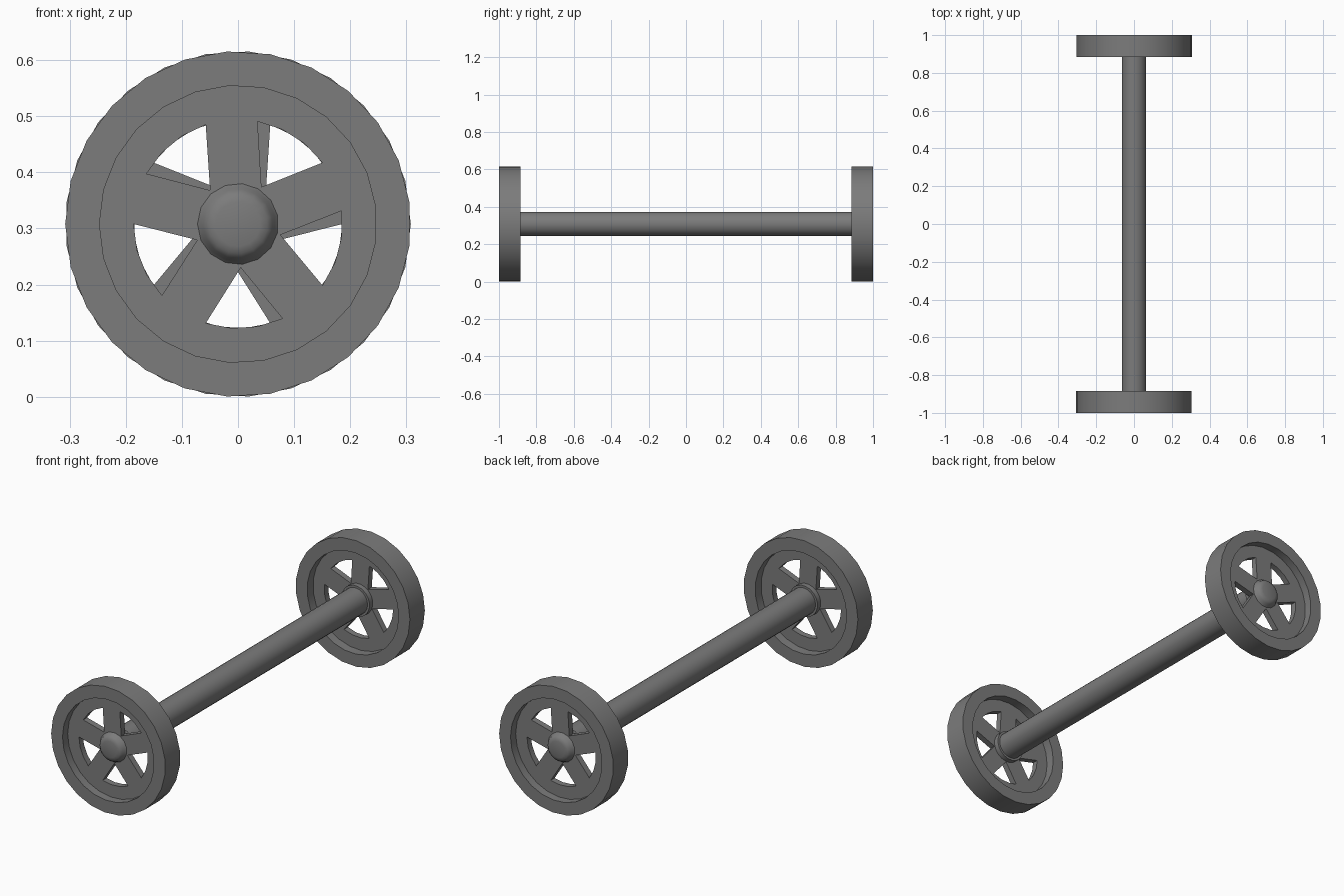
import bpy, bmesh
from math import sin, cos, pi, radians

cube = bpy.data.objects.get("Cube")
if cube:
    bpy.data.objects.remove(cube, do_unlink=True)

GREY = (0.2, 0.2, 0.2, 1.0)
mat = bpy.data.materials.new("dark grey")
mat.use_nodes = True
mat.diffuse_color = GREY
mat.node_tree.nodes["Principled BSDF"].inputs["Base Color"].default_value = GREY

SIDES = 25                 # facets around a wheel
STEP = 2 * pi / SIDES
AXIS_Z = 0.308             # height of the axle line
DISC_FRONT, DISC_BACK = -0.96, -0.93


def polar(r, angle, y):
    return (r * cos(angle), y, r * sin(angle))


def finish(bm, name, turn=0.0):
    bmesh.ops.recalc_face_normals(bm, faces=bm.faces)
    mesh = bpy.data.meshes.new(name)
    bm.to_mesh(mesh)
    bm.free()
    mesh.materials.append(mat)
    obj = bpy.data.objects.new(name, mesh)
    bpy.context.collection.objects.link(obj)
    obj.location.z = AXIS_Z
    obj.rotation_euler.z = turn
    bpy.ops.object.select_all(action='DESELECT')
    obj.select_set(True)
    bpy.context.view_layer.objects.active = obj
    bpy.ops.object.shade_smooth_by_angle(angle=radians(35))
    return obj


def lathe(name, profile, sides, turn=0.0, closed=False):
    """Revolve (radius, y) points around the axle line."""
    bm = bmesh.new()
    step = 2 * pi / sides
    rings = [[bm.verts.new(polar(r, (i + 0.5) * step, y)) for i in range(sides)]
             for r, y in profile]
    pairs = list(zip(rings, rings[1:]))
    if closed:
        pairs.append((rings[-1], rings[0]))
    else:
        bm.faces.new(rings[0])
        bm.faces.new(rings[-1])
    for a, b in pairs:
        for i in range(sides):
            j = (i + 1) % sides
            bm.faces.new((a[i], a[j], b[j], b[i]))
    return finish(bm, name, turn)


def spoked_disc(name, turn):
    """Flat disc with five wedge windows, extruded to its thickness."""
    bm = bmesh.new()
    outer, inner = ([bm.verts.new(polar(r, (i + 0.5) * STEP, DISC_FRONT))
                     for i in range(SIDES)] for r in (0.25, 0.186))
    apex = [bm.verts.new(polar(0.078, (5 * k - 1) * STEP, DISC_FRONT)) for k in range(5)]
    centre = bm.verts.new((0, DISC_FRONT, 0))
    for i in range(SIDES):
        j = (i + 1) % SIDES
        bm.faces.new((outer[i], outer[j], inner[j], inner[i]))
    for k in range(5):
        edge = [inner[5 * k + n] for n in range(3)]
        bm.faces.new([centre, apex[k]] + edge + [apex[(k + 1) % 5]])
    moved = bmesh.ops.extrude_face_region(bm, geom=bm.faces[:], use_keep_orig=True)
    verts = [g for g in moved["geom"] if isinstance(g, bmesh.types.BMVert)]
    bmesh.ops.translate(bm, verts=verts, vec=(0, DISC_BACK - DISC_FRONT, 0))
    return finish(bm, name, turn)


# Wheels: the rear one is the front one turned half way round
for end, turn in (("front", 0.0), ("rear", pi)):
    lathe(end + "_rim", [(0.308, -1), (0.308, -0.885), (0.247, -0.885), (0.247, -1)],
          SIDES, turn, closed=True)
    spoked_disc(end + "_spokes", turn)
    lathe(end + "_hub", [(0.074, DISC_FRONT + 0.002), (0.067, -0.966), (0.062, -0.978),
                         (0.053, -0.986), (0.040, -0.99)], 15, turn)
    lathe(end + "_collar", [(0.076, DISC_BACK - 0.002), (0.076, -0.905)], 20, turn)

# Axle
lathe("axle", [(0.065, -0.94), (0.065, 0.94)], 24)
